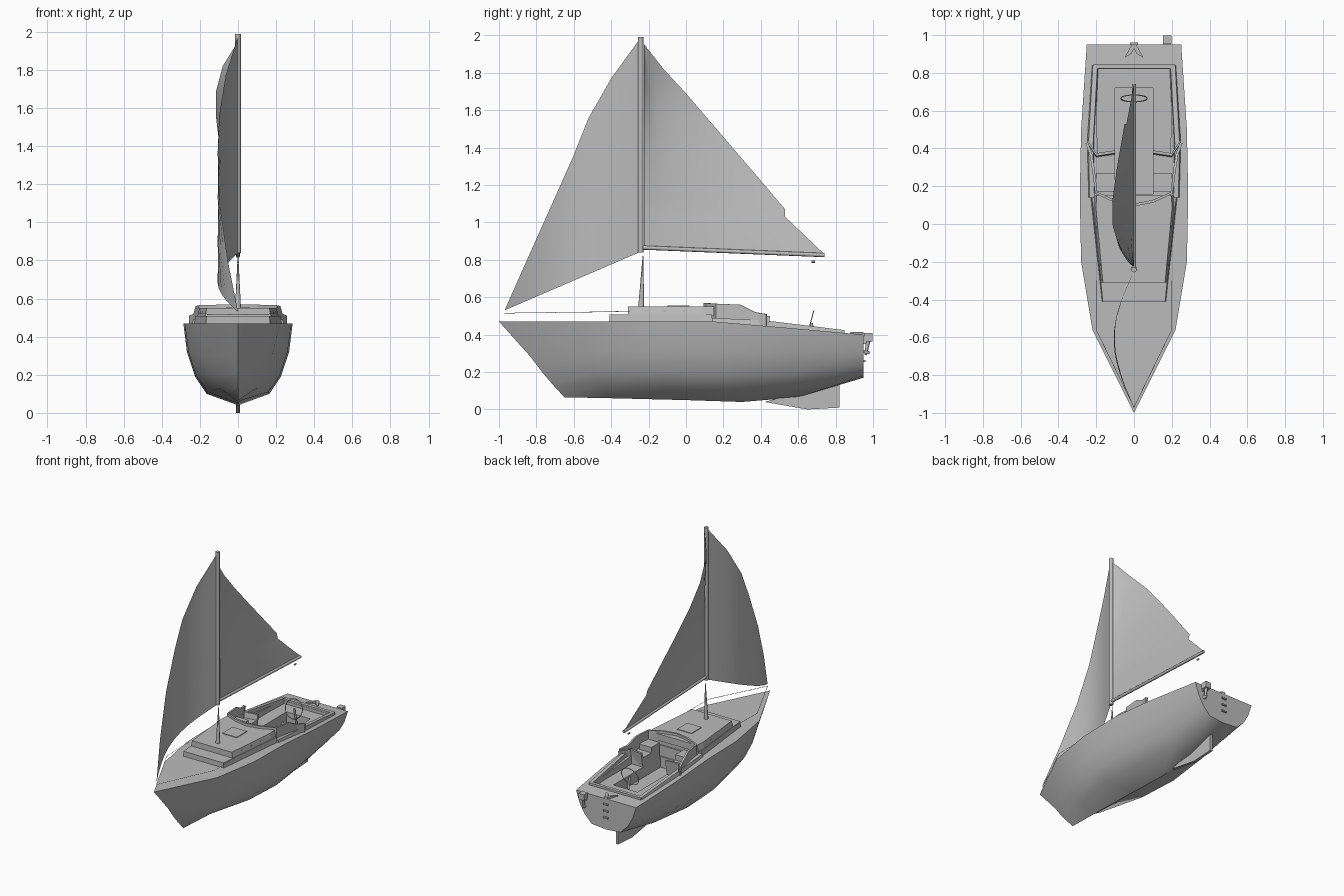
import bpy, bmesh, math
from mathutils import Vector

cube = bpy.data.objects.get("Cube")
if cube:
    bpy.data.objects.remove(cube, do_unlink=True)

grey = bpy.data.materials.new("plain_grey")
grey.use_nodes = True
grey.diffuse_color = (0.5, 0.5, 0.5, 1)
grey.node_tree.nodes["Principled BSDF"].inputs["Base Color"].default_value = grey.diffuse_color


def finish(name, bm, angle=None, solid=True):
    """Turn a bmesh into a named grey object."""
    bmesh.ops.remove_doubles(bm, verts=bm.verts, dist=0.0001)
    if solid:
        bmesh.ops.recalc_face_normals(bm, faces=bm.faces)
    mesh = bpy.data.meshes.new(name)
    bm.to_mesh(mesh)
    bm.free()
    mesh.materials.append(grey)
    obj = bpy.data.objects.new(name, mesh)
    bpy.context.collection.objects.link(obj)
    if angle:
        bpy.ops.object.select_all(action="DESELECT")
        obj.select_set(True)
        bpy.context.view_layer.objects.active = obj
        bpy.ops.object.shade_smooth_by_angle(angle=math.radians(angle))
    return obj


def loft(name, rings, closed=True, angle=None):
    """Skin a list of point rings, capping the ends when closed."""
    bm = bmesh.new()
    rows = [[bm.verts.new(p) for p in ring] for ring in rings]
    count = len(rows[0])
    for a, b in zip(rows, rows[1:]):
        for i in range(count if closed else count - 1):
            j = (i + 1) % count
            bm.faces.new((a[i], a[j], b[j], b[i]))
    if closed:
        bm.faces.new(rows[0])
        bm.faces.new(rows[-1])
    return finish(name, bm, angle, closed)


def both_sides(half):
    """Full plan outline from half-width points running front to back."""
    return half + [(-x, y) for x, y in reversed(half)]


def prism(name, half, low, high, inset=1.0):
    outline = both_sides(half)
    return loft(name, [[(x, y, low) for x, y in outline],
                       [(x * inset, y, high) for x, y in outline]])


def box(name, center, size):
    bm = bmesh.new()
    bmesh.ops.create_cube(bm, size=1)
    for v in bm.verts:
        v.co = Vector(center) + Vector(a * b for a, b in zip(v.co, size))
    return finish(name, bm)


def rod(name, start, end, r1, r2=None, sides=8):
    start, end = Vector(start), Vector(end)
    axis = end - start
    bm = bmesh.new()
    bmesh.ops.create_cone(bm, cap_ends=True, segments=sides, radius1=r1,
                          radius2=r1 if r2 is None else r2, depth=axis.length)
    turn = Vector((0, 0, 1)).rotation_difference(axis)
    for v in bm.verts:
        v.co = (start + end) / 2 + turn @ v.co
    return finish(name, bm, 50)


def wall(name, path, thick, drop):
    """Mirrored upright strip along (x, y, top) points, starting at the centre line."""
    full = [(-x, y, z) for x, y, z in reversed(path[1:])] + path
    rings = []
    for i, p in enumerate(full):
        a, b = full[max(i - 1, 0)], full[min(i + 1, len(full) - 1)]
        side = Vector((b[1] - a[1], a[0] - b[0], 0)).normalized() * thick / 2
        top = Vector(p)
        down = Vector((0, 0, -drop))
        rings.append([top + side, top - side, top - side + down, top + side + down])
    return loft(name, rings)


def carve(target, cutter):
    mod = target.modifiers.new("cut", "BOOLEAN")
    mod.operation = "DIFFERENCE"
    mod.solver = "EXACT"
    mod.object = cutter
    bpy.context.view_layer.objects.active = target
    bpy.ops.object.modifier_apply(modifier=mod.name)
    bpy.data.objects.remove(cutter, do_unlink=True)


# Hull: lengthwise lines from sheer to keel, stem to transom
sheer = [(0, -1, .47), (.22, -.56, .47), (.28, -.2, .47), (.287, .15, .47), (.28, .5, .44), (.25, .95, .4)]
topside = [(0, -.83, .28), (.18, -.53, .3), (.26, -.18, .32), (.268, .18, .32), (.255, .53, .3), (.22, .95, .31)]
bilge = [(0, -.77, .2), (.14, -.5, .2), (.22, -.14, .2), (.225, .2, .19), (.2, .55, .19), (.18, .95, .24)]
chine = [(0, -.71, .13), (.1, -.46, .13), (.16, -.1, .11), (.165, .22, .1), (.13, .57, .11), (.12, .95, .18)]
keel = [(0, -.65, .065), (0, -.4, .06), (0, 0, .05), (0, .3, .04), (0, .6, .065), (0, .95, .17)]
stations = []
for pts in zip(keel, chine, bilge, topside, sheer):
    stations.append(list(pts) + [(-x, y, z) for x, y, z in reversed(pts[1:])])
hull = loft("hull", stations, angle=35)
carve(hull, prism("cockpit_cutter", [(.19, .15), (.2, .82)], .39, 1))
carve(hull, prism("well_cutter", [(.1, .16), (.1, .72)], .31, 1))

# Rudder skeg under the stern
profile = [(.42, .04), (.65, 0), (.82, .01), (.82, .15), (.6, .09)]
loft("rudder", [[(x, y, z) for y, z in profile] for x in (-.01, .01)])

# Cabin tiers and roof hatch
prism("cabin_base", [(.17, -.41), (.23, .14)], .46, .508, .97)
prism("cabin_roof", [(.175, -.31), (.215, .09), (.21, .15)], .5, .55, .94)
prism("roof_hatch", [(.06, -.1), (.06, .02)], .55, .555)
for side in (-1, 1):
    for y in (-.2, -.1, 0):
        box("porthole", (side * (.194 + y * .1), y, .525), (.01, .04, .012))

# Windscreen wrapping the cockpit and the coaming behind it
wall("windscreen", [(0, .1, .568), (.1, .12, .568), (.2, .165, .565),
                    (.215, .29, .56), (.228, .37, .52), (.25, .43, .51)], .014, .09)
for name, side in (("right", -1), ("left", 1)):
    path = [(.232, .14, .49), (.238, .43, .475), (.215, .84, .425)]
    loft(name + "_coaming", [[(side * (x + dx), y, z + dz) for dx, dz in
                              ((.015, -.05), (.003, 0), (-.022, 0), (-.03, -.07))] for x, y, z in path])
    # Helm seats and angled backs
    box(name + "_console", (side * .15, .22, .44), (.1, .1, .12))
    box(name + "_seat", (side * .15, .32, .42), (.1, .1, .08))
    loft(name + "_seat_back", [[(side * x, y + dy, z) for x, y in ((.1, .36), (.2, .345), (.25, .42))]
                               + [(side * x, y + dy + .015, z) for x, y in ((.25, .42), (.2, .345), (.1, .36))]
                               for z, dy in ((.4, 0), (.5, .015))])
    # Thin bow rails
    rod(name + "_bow_rail", (0, -.97, .515), (side * .2, -.56, .52), .0015, sides=4)
    rod(name + "_side_rail", (side * .2, -.56, .52), (side * .2, -.3, .525), .0015, sides=4)
box("aft_coaming", (0, .835, .4), (.43, .025, .05))

# Steering wheel on its pedestal
rod("wheel_pedestal", (0, .7, .31), (0, .67, .46), .008)
bpy.ops.mesh.primitive_torus_add(location=(0, .665, .46), rotation=(math.radians(75), 0, 0),
                                 major_radius=.07, minor_radius=.003, major_segments=24, minor_segments=6)
wheel = bpy.context.object
wheel.name = "steering_wheel"
wheel.data.materials.append(grey)

# Stern fittings: bracket, ladder and outboard motor
loft("stern_bracket", [[(-.05, .88, z), (-.015, .9, z), (0, .93, z), (.015, .9, z), (.05, .88, z),
                        (.012, .95, z), (-.012, .95, z)] for z in (.4, .415)])
for z in (.26, .31, .36):
    box("ladder_step", (0, .955, z), (.04, .012, .01))
box("motor_mount", (.175, .95, .37), (.035, .03, .04))
box("motor_head", (.175, .975, .385), (.045, .045, .045))
rod("motor_leg", (.175, .975, .37), (.175, .96, .29), .012, .006)
rod("motor_propeller", (.175, .955, .305), (.175, .985, .305), .014, .004)

# Mast, its tapered foot and the boom
rod("mast_foot", (0, -.24, .54), (0, -.23, .82), .016, .002)
rod("mast", (0, -.242, .84), (0, -.242, 1.99), .015)
rod("boom", (0, -.23, .865), (0, .74, .825), .011)
rod("boom_block", (0, .67, .79), (0, .69, .79), .006)


def sail(name, front, back, shape, steps=10):
    rows = [[shape(Vector(a).lerp(Vector(b), i / steps), i / steps) for i in range(steps + 1)]
            for a, b in zip(front, back)]
    return loft(name, rows, closed=False, angle=40)


def main_belly(p, u):
    # Hollow pushed out early along the chord
    return Vector((p.x * u ** -.35 if u else 0, p.y, p.z))


def jib_belly(p, u):
    return Vector((-.107 * math.sin(math.pi * (p.y + .97) / .72), p.y, p.z))


leech = [(0, .74, .83), (-.04, .53, 1.03), (-.05, .53, 1.07), (-.09, .3, 1.34),
         (-.115, .12, 1.55), (-.115, 0, 1.69), (-.08, -.12, 1.82), (0, -.222, 1.95)]
luff = [(0, -.225, .865 + (z - .83) * .97) for x, y, z in leech]
sail("main_sail", luff, leech, main_belly)

edge = [(0, -.97, .53), (0, -.85, .8), (0, -.72, 1.09), (0, -.6, 1.36),
        (0, -.52, 1.56), (0, -.4, 1.77), (0, -.255, 1.97)]
hoist = [(0, -.25, .84 + (z - .53) * .785) for x, y, z in edge]
sail("jib_sail", edge, hoist, jib_belly)
